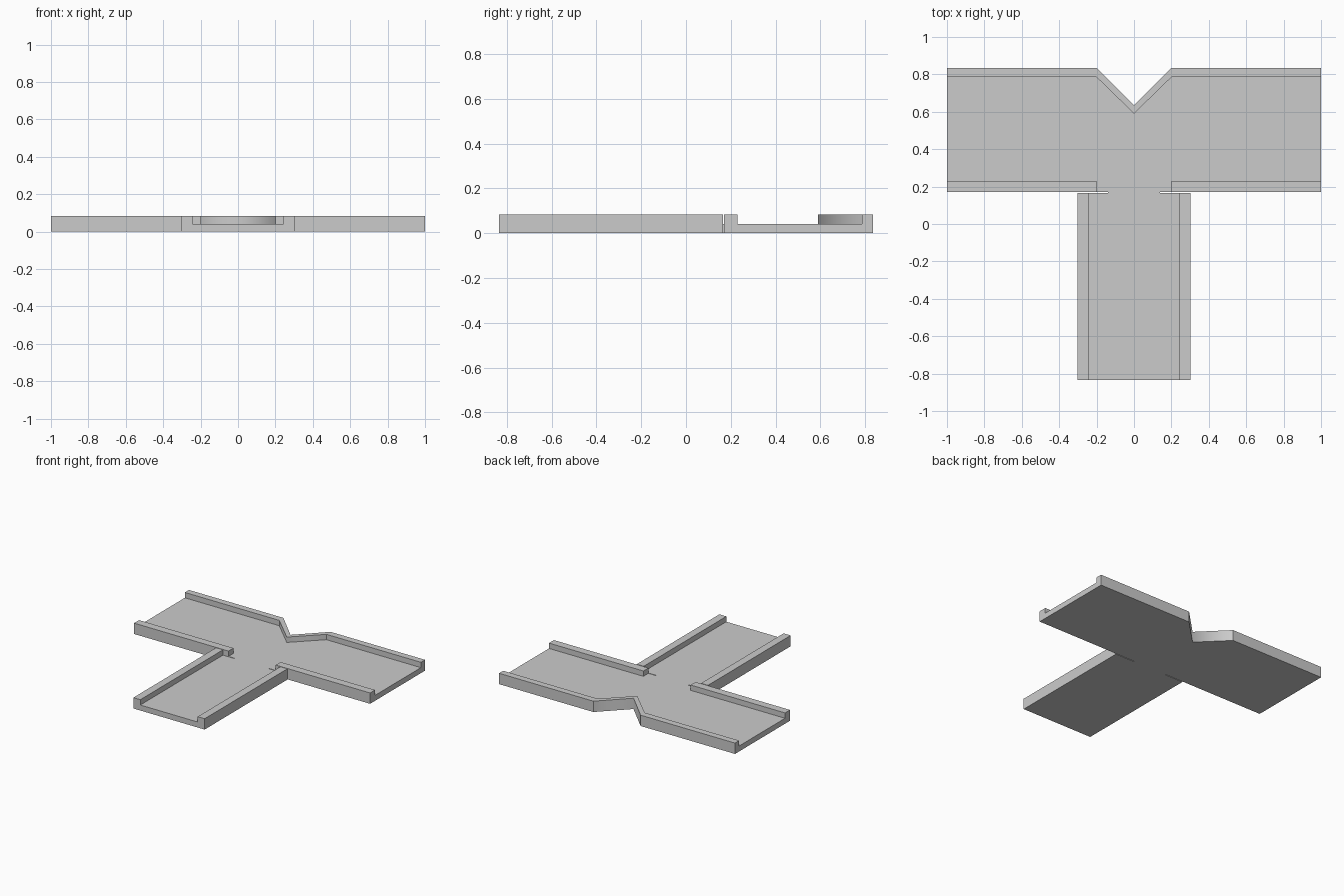
import bpy, bmesh

cube = bpy.data.objects.get("Cube")
if cube:
    bpy.data.objects.remove(cube, do_unlink=True)

FLOOR, RIM = 0.042, 0.083      # heights of the track bed and its side walls

grey = bpy.data.materials.new("light grey")
grey.use_nodes = True
grey.diffuse_color = (0.6, 0.6, 0.6, 1)
bsdf = next(n for n in grey.node_tree.nodes if n.type == 'BSDF_PRINCIPLED')
bsdf.inputs["Base Color"].default_value = grey.diffuse_color


def mirrored(half):
    """Close a right-hand outline with its mirror image across x = 0."""
    return half + [(-x, y) for x, y in reversed(half) if x != 0]


def prism(name, outline, height, soft_notch=False):
    bm = bmesh.new()
    base = bm.faces.new([bm.verts.new((x, y, 0)) for x, y in outline])
    top = bmesh.ops.extrude_face_region(bm, geom=[base], use_keep_orig=True)["geom"]
    for v in top:
        if isinstance(v, bmesh.types.BMVert):
            v.co.z = height
    bmesh.ops.recalc_face_normals(bm, faces=bm.faces)
    if soft_notch:
        # blend the shading only across the crease at the point of the notch
        for f in bm.faces:
            f.smooth = abs(f.normal.x) > 0.5 and abs(f.normal.y) > 0.5
        for e in bm.edges:
            e.smooth = all(abs(v.co.x) < 0.01 for v in e.verts)
    mesh = bpy.data.meshes.new(name)
    bm.to_mesh(mesh)
    bm.free()
    mesh.materials.append(grey)
    obj = bpy.data.objects.new(name, mesh)
    bpy.context.collection.objects.link(obj)
    return obj


# Track bed: cross arm and stem, with a fine slit at each inner corner
prism("track_floor", mirrored([
    (0, 0.59), (0.2, 0.785), (1, 0.785), (1, 0.23), (0.2, 0.23),
    (0.14, 0.17), (0.14, 0.165), (0.243, 0.165), (0.243, -0.835)]), FLOOR)

# Back wall following the V notch
inner = [(-1, 0.785), (-0.2, 0.785), (0, 0.59), (0.2, 0.785), (1, 0.785)]
outer = [(1, 0.835), (0.2, 0.835), (0, 0.635), (-0.2, 0.835), (-1, 0.835)]
prism("back_wall", inner + outer, RIM, soft_notch=True)

# Paired walls and corner fillers
for side, s in (("left", 1), ("right", -1)):
    for part, pts, h in (
        ("front_wall", [(0.2, 0.17), (1, 0.17), (1, 0.23), (0.2, 0.23)], RIM),
        ("stem_wall", [(0.243, -0.835), (0.302, -0.835), (0.302, 0.165), (0.243, 0.165)], RIM),
        ("corner_floor", [(0.14, 0.17), (0.2, 0.17), (0.2, 0.23)], FLOOR),
    ):
        prism(f"{side}_{part}", [(s * x, y) for x, y in pts], h)
